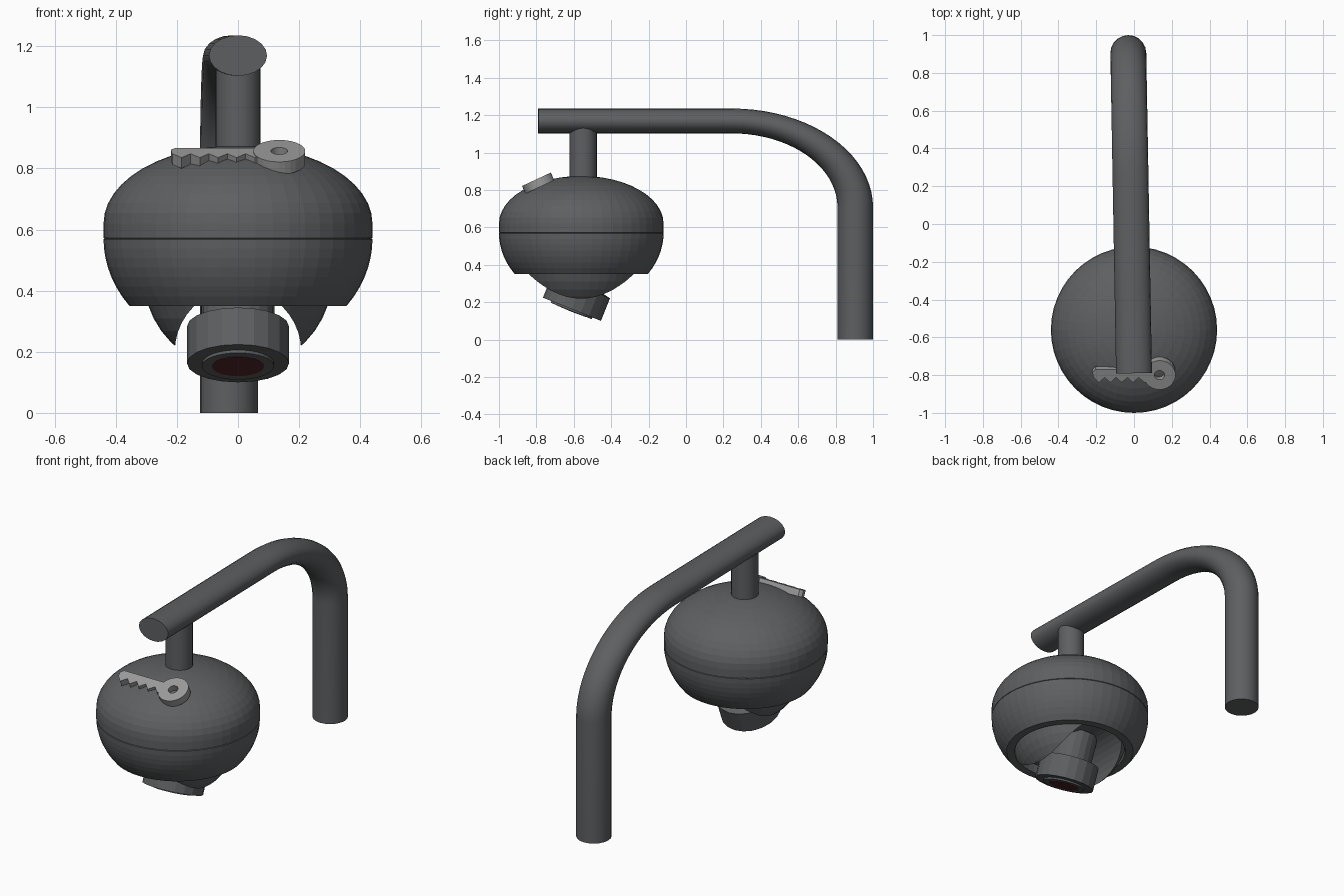
import bpy, bmesh
from math import sin, cos, pi, radians, sqrt
from mathutils import Matrix

if "Cube" in bpy.data.objects:
    bpy.data.objects.remove(bpy.data.objects["Cube"])

CY = -0.56  # y of the hanging head's axis


def material(name, rgb):
    m = bpy.data.materials.new(name)
    m.diffuse_color = (*rgb, 1)
    m.use_nodes = True
    m.node_tree.nodes["Principled BSDF"].inputs["Base Color"].default_value = m.diffuse_color
    return m


dark = material("dark_grey", (0.11, 0.115, 0.12))
light = material("light_grey", (0.33, 0.33, 0.33))
red = material("lens_red", (0.09, 0.02, 0.025))


def finish(name, bm, mat, matrix=Matrix()):
    bmesh.ops.remove_doubles(bm, verts=bm.verts, dist=1e-5)
    bmesh.ops.recalc_face_normals(bm, faces=bm.faces)
    me = bpy.data.meshes.new(name)
    bm.to_mesh(me)
    bm.free()
    ob = bpy.data.objects.new(name, me)
    bpy.context.collection.objects.link(ob)
    me.materials.append(mat)
    ob.matrix_world = matrix
    return ob


def lathe(name, profile, segs, mat, matrix=Matrix(), closed=False):
    """Revolve (radius, z) points around the z axis."""
    bm = bmesh.new()
    rings = [[bm.verts.new((r * cos(2 * pi * i / segs), r * sin(2 * pi * i / segs), z))
              for i in range(segs)] for r, z in profile]
    pairs = list(zip(rings, rings[1:]))
    if closed:
        pairs.append((rings[-1], rings[0]))
    for a, b in pairs:
        for i in range(segs):
            j = (i + 1) % segs
            bm.faces.new((a[i], a[j], b[j], b[i]))
    bmesh.ops.dissolve_degenerate(bm, edges=bm.edges, dist=1e-6)
    return finish(name, bm, mat, matrix)


def smooth(ob):
    bpy.ops.object.select_all(action='DESELECT')
    ob.select_set(True)
    bpy.context.view_layer.objects.active = ob
    bpy.ops.object.shade_smooth_by_angle(angle=radians(35))


# Bent mounting pipe, squashed in z, so the arm is oval
SZ, BEND, POLE_Y, TOP = 0.7, 0.66, 0.905, 1.169 / 0.7
path = [(POLE_Y, 0)]
path += [(POLE_Y - BEND + BEND * cos(a), TOP - BEND + BEND * sin(a))
         for a in [i * pi / 40 for i in range(21)]]
path.append((-0.79, TOP))
cu = bpy.data.curves.new("mounting_pipe", 'CURVE')
cu.dimensions = '3D'
cu.bevel_depth = 0.095
cu.bevel_resolution = 8
cu.use_fill_caps = True
sp = cu.splines.new('POLY')
sp.points.add(len(path) - 1)
for p, (y, z) in zip(sp.points, path):
    p.co = (-0.03 * (y + 0.79) / 1.69, y, z, 1)
pipe = bpy.data.objects.new("mounting_pipe", cu)
bpy.context.collection.objects.link(pipe)
pipe.scale.z = SZ
cu.materials.append(dark)
bpy.ops.object.select_all(action='DESELECT')
pipe.select_set(True)
bpy.context.view_layer.objects.active = pipe
bpy.ops.object.convert(target='MESH')
smooth(pipe)

# Hanging stem
head = Matrix.Translation((0, CY, 0))
smooth(lathe("stem", [(0, 0.84), (0.073, 0.84), (0.073, 1.14), (0, 1.14)], 32, dark,
             Matrix.Translation((0, CY + 0.01, 0))))

# Round housing with seam groove and a recess underneath
upper = [(0.44 * sin(i * pi / 24), 0.62 + 0.255 * cos(i * pi / 24)) for i in range(13)]
seam = [(0.44, 0.572), (0.436, 0.57), (0.44, 0.568)]
lower = []
for i in range(1, 8):
    d = 0.22 * i / 7
    lower.append((0.44 * sqrt(1 - (d / 0.373) ** 2), 0.57 - d))
recess = [(0.31, 0.35), (0.31, 0.46), (0, 0.46)]
lathe("housing", upper + seam + lower + recess, 48, dark, head)

# Swivel ball with a front-to-back slot for the camera
ball_profile = [(0.31 * sin(i * pi / 20), 0.31 * cos(i * pi / 20)) for i in range(21)]
ball = lathe("swivel_ball", ball_profile, 40, dark,
             Matrix.Translation((0, CY, 0.45)) @ Matrix.Diagonal((1, 1.1, 1, 1)))
cutter = lathe("slot_cutter", [(0, -0.5), (0.207, -0.5), (0.207, 0.5), (0, 0.5)], 40, dark,
               Matrix.Translation((0, CY, 0.2)) @ Matrix.Rotation(pi / 2, 4, 'X'))
cutter.hide_render = True
mod = ball.modifiers.new("slot", 'BOOLEAN')
mod.operation = 'DIFFERENCE'
mod.solver = 'EXACT'
mod.object = cutter
bpy.ops.object.select_all(action='DESELECT')
ball.select_set(True)
bpy.context.view_layer.objects.active = ball
bpy.ops.object.modifier_apply(modifier="slot")
bpy.data.objects.remove(cutter)

# Camera barrel, tilted: local z = 0 is the front face, +z runs up into the ball
tilt = Matrix.Translation((0, -0.61, 0.162)) @ Matrix.Rotation(radians(-21.8), 4, 'X')
lathe("camera_barrel", [(0, 0), (0.167, 0), (0.167, 0.13), (0.12, 0.14), (0.12, 0.3), (0, 0.3)],
      20, dark, tilt)
lathe("lens_ring", [(0.118, 0.01), (0.118, -0.01), (0.085, -0.01), (0.085, 0.01)],
      32, dark, tilt, closed=True)
lathe("lens", [(0, 0.005), (0.085, 0.005), (0.085, -0.011), (0, -0.013)], 32, red, tilt)

# Key resting on the sloped front of the housing
slope = Matrix.Translation((0.135, -0.80, 0.857)) @ Matrix.Rotation(radians(25), 4, 'X')
T = 0.045
lathe("key_bow", [(0.085, 0), (0.027, 0), (0.027, -T), (0.085, -T)], 28, light, slope, closed=True)
teeth = [(-0.35 + 0.06 * i + dx, v) for i in range(5)
         for dx, v in ((0.0, -0.015), (0.03, -0.045))]
outline = [(-0.05, 0.03), (-0.34, 0.03), (-0.355, 0.015)] + teeth + [(-0.05, -0.03)]
bm = bmesh.new()
face = bm.faces.new([bm.verts.new((u, v, -0.003)) for u, v in outline])
ext = bmesh.ops.extrude_face_region(bm, geom=[face])
bmesh.ops.translate(bm, vec=(0, 0, -T + 0.006),
                    verts=[g for g in ext["geom"] if isinstance(g, bmesh.types.BMVert)])
finish("key_blade", bm, light, slope)
